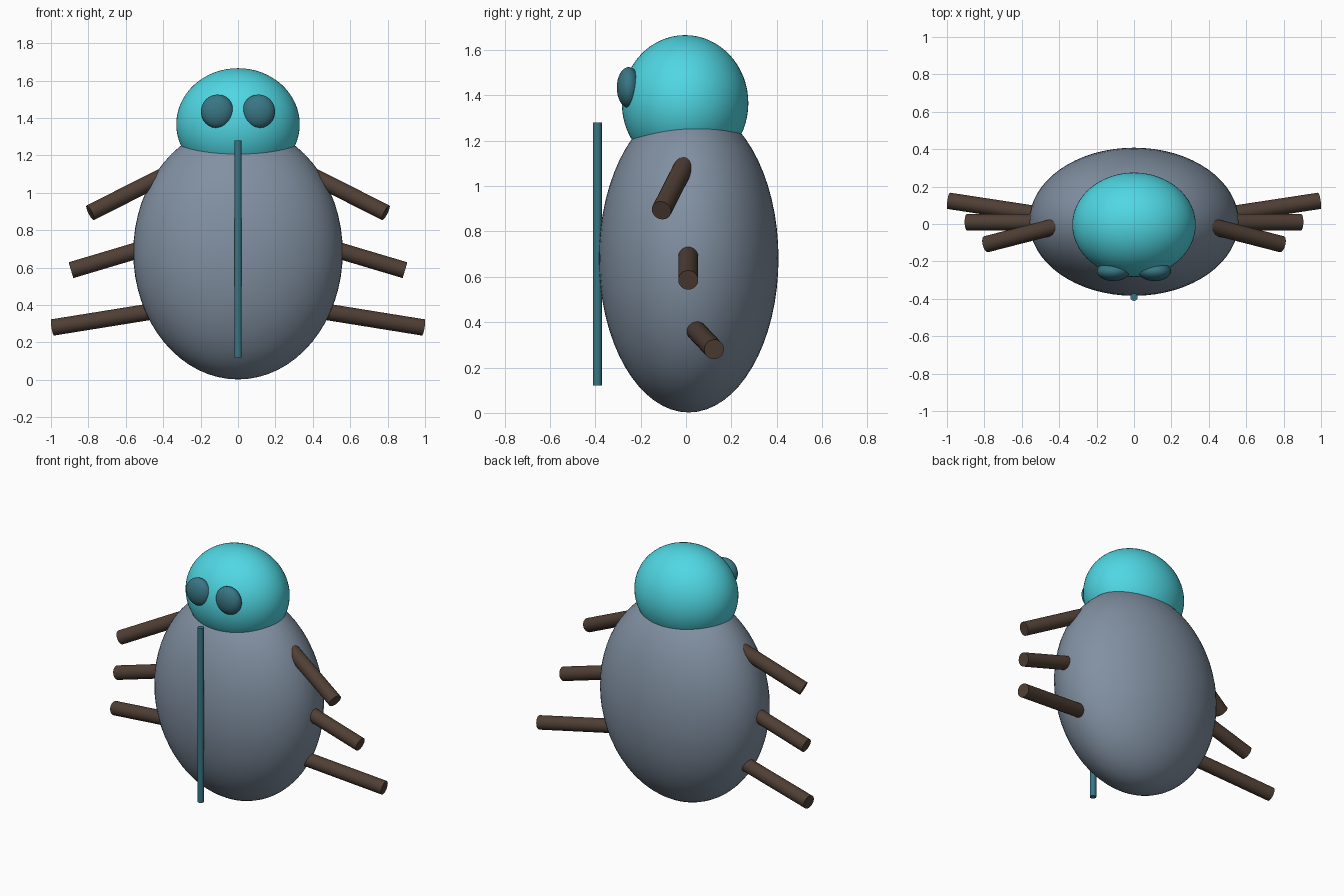
import bpy
from mathutils import Vector

if "Cube" in bpy.data.objects:
    bpy.data.objects.remove(bpy.data.objects["Cube"])


def material(name, rgb):
    m = bpy.data.materials.new(name)
    m.diffuse_color = (*rgb, 1)
    m.use_nodes = True
    m.node_tree.nodes["Principled BSDF"].inputs["Base Color"].default_value = m.diffuse_color
    return m


slate = material("slate", (0.22, 0.28, 0.36))
cyan = material("cyan", (0.08, 0.68, 0.77))
teal = material("teal", (0.04, 0.18, 0.23))
brown = material("brown", (0.08, 0.05, 0.035))


def finish(name, mat):
    ob = bpy.context.object
    ob.name = name
    ob.data.materials.append(mat)
    bpy.ops.object.shade_smooth_by_angle()
    return ob


def ellipsoid(name, centre, radii, mat, segments=64, rings=32):
    bpy.ops.mesh.primitive_uv_sphere_add(segments=segments, ring_count=rings, radius=1, location=centre)
    bpy.context.object.scale = radii
    bpy.ops.object.transform_apply(location=False, rotation=False, scale=True)
    return finish(name, mat)


def rod(name, start, end, radius, mat, sides=24):
    a, b = Vector(start), Vector(end)
    d = b - a
    bpy.ops.mesh.primitive_cylinder_add(vertices=sides, radius=radius, depth=d.length, location=(a + b) / 2)
    bpy.context.object.rotation_euler = d.to_track_quat('Z', 'Y').to_euler()
    return finish(name, mat)


# Body and head
ellipsoid("body", (0, 0.012, 0.682), (0.56, 0.396, 0.68), slate)
ellipsoid("head", (0, -0.004, 1.366), (0.33, 0.279, 0.3), cyan)

# Seam between the wing cases
rod("wing_seam", (0, -0.391, 0.12), (0, -0.391, 1.28), 0.02, teal, 16)

# Legs: inner point (buried in the body) and outer tip
legs = {
    "front_leg": ((0.37, 0.0, 1.105), (0.79, -0.108, 0.893)),
    "middle_leg": ((0.42, 0.01, 0.727), (0.893, 0.01, 0.586)),
    "back_leg": ((0.4, 0.034, 0.375), (0.991, 0.124, 0.28)),
}

# Eyes and legs on both sides
for side, s in (("left", 1), ("right", -1)):
    ellipsoid(side + "_eye", (s * 0.11, -0.253, 1.435), (0.088, 0.052, 0.09), teal, 32, 16)
    for name, (a, b) in legs.items():
        rod(f"{side}_{name}", (s * a[0], *a[1:]), (s * b[0], *b[1:]), 0.044, brown)
